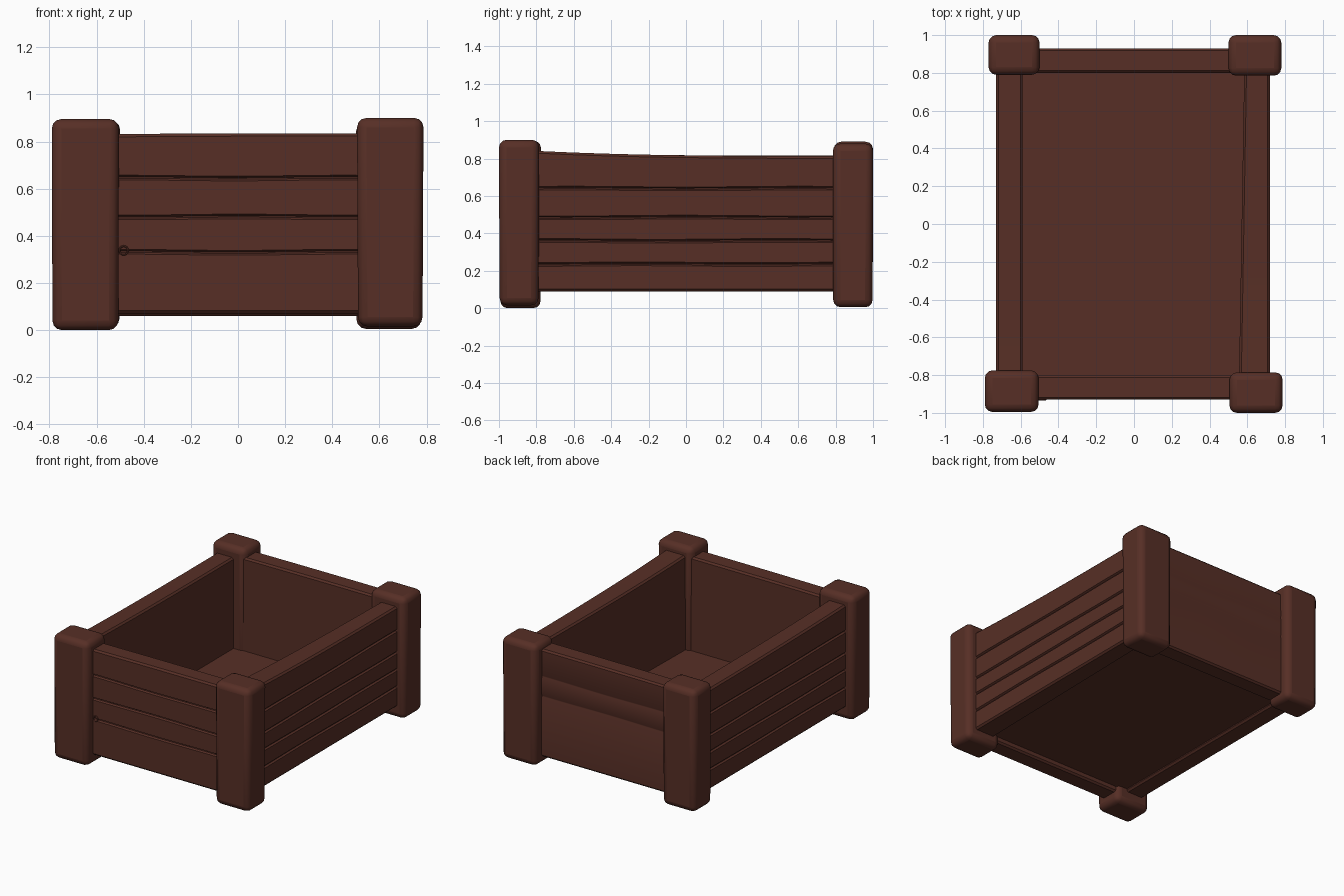
import bpy, bmesh, math
from mathutils import Vector

if "Cube" in bpy.data.objects:
    bpy.data.objects.remove(bpy.data.objects["Cube"], do_unlink=True)

wood = bpy.data.materials.new("dark_brown_wood")
colour = (0.095, 0.028, 0.019, 1)
wood.use_nodes = True
wood.diffuse_color = colour
wood.node_tree.nodes["Principled BSDF"].inputs["Base Color"].default_value = colour


def finish(name, bm, bevel=0, segments=3):
    """Turn a bmesh into a softly shaded wooden part."""
    bmesh.ops.recalc_face_normals(bm, faces=bm.faces)
    mesh = bpy.data.meshes.new(name)
    bm.to_mesh(mesh)
    bm.free()
    mesh.materials.append(wood)
    ob = bpy.data.objects.new(name, mesh)
    bpy.context.collection.objects.link(ob)
    if bevel:
        mod = ob.modifiers.new("rounded_edges", "BEVEL")
        mod.width, mod.segments = bevel, segments
    bpy.ops.object.select_all(action="DESELECT")
    ob.select_set(True)
    bpy.context.view_layer.objects.active = ob
    bpy.ops.object.shade_smooth_by_angle(angle=math.radians(40))
    return ob


def block(name, x, y, z, bevel, taper=1):
    """Rounded box between limits, with its foot scaled by taper."""
    bm = bmesh.new()
    bmesh.ops.create_cube(bm, size=1)
    for v in bm.verts:
        k = taper if v.co.z < 0 else 1
        v.co = [(a + b) / 2 + c * (b - a) * s
                for (a, b), c, s in zip((x, y, z), v.co, (k, k, 1))]
    return finish(name, bm, bevel)


def wall(name, start, end, out, thick, bottom, top, grooves, depth=0.012):
    """Sweep a grooved plank section from start to end; top gives end heights and sag."""
    start, end, out = Vector(start), Vector(end), Vector(out)
    steps = 16
    bm = bmesh.new()
    rings = []
    for i in range(steps + 1):
        t = i / steps
        high = top[0] * (1 - t) ** 3 + top[1] * (1 - (1 - t) ** 3)
        inner = -(thick[0] * (1 - t) + thick[1] * t)
        r = 0.012
        section = [(inner, high - r), (inner + r, high), (-r, high), (0, high - r)]
        for g in grooves:
            wave = g + 0.002 * math.sin(9 * t + 20 * g)
            section += [(0, wave + 0.010), (-depth, wave + 0.003),
                        (-depth, wave - 0.003), (0, wave - 0.010)]
        section += [(0, bottom + r), (-r, bottom), (inner + r, bottom), (inner, bottom + r)]
        base = start.lerp(end, t)
        rings.append([bm.verts.new((base.x + out.x * d, base.y + out.y * d, z))
                      for d, z in section])
    for a, b in zip(rings, rings[1:]):
        for j in range(len(a)):
            k = (j + 1) % len(a)
            bm.faces.new((a[j], a[k], b[k], b[j]))
    bm.faces.new(rings[0])
    bm.faces.new(rings[-1])
    return finish(name, bm)


# Corner posts, each slightly different in size
block("front_right_post", (-0.79, -0.505), (-0.995, -0.775), (0.0, 0.895), 0.04, 0.98)
block("front_left_post", (0.505, 0.787), (-1.0, -0.785), (0.015, 0.9), 0.04, 0.97)
block("back_right_post", (-0.77, -0.5), (0.79, 1.0), (0.01, 0.89), 0.04, 0.98)
block("back_left_post", (0.5, 0.78), (0.785, 1.0), (0.005, 0.88), 0.04, 0.98)

# Plank walls with carved seams
wall("front_wall", (-0.66, -0.93), (0.66, -0.93), (0, -1), (0.13, 0.13),
     0.07, (0.83, 0.835), (0.645, 0.48, 0.33))
wall("back_wall", (-0.66, 0.93), (0.66, 0.93), (0, 1), (0.13, 0.13),
     0.06, (0.83, 0.835), (0.64, 0.5), 0.003)
wall("left_wall", (0.72, -0.88), (0.72, 0.88), (1, 0), (0.165, 0.135),
     0.09, (0.845, 0.813), (0.64, 0.485, 0.36, 0.235))
wall("right_wall", (-0.73, -0.88), (-0.73, 0.88), (-1, 0), (0.14, 0.14),
     0.09, (0.835, 0.815), (0.64, 0.485, 0.36, 0.235))

# Floor board, set a little above the lower rim of the walls
block("floor", (-0.66, 0.66), (-0.87, 0.87), (0.11, 0.16), 0.005)

# Small raised knot on the front planks
bpy.ops.mesh.primitive_torus_add(location=(-0.485, -0.93, 0.338), rotation=(math.pi / 2, 0, 0),
                                 major_radius=0.018, minor_radius=0.004,
                                 major_segments=16, minor_segments=6)
knot = bpy.context.object
knot.name = "front_knot"
knot.data.materials.append(wood)
bpy.ops.object.shade_smooth_by_angle(angle=math.radians(40))
